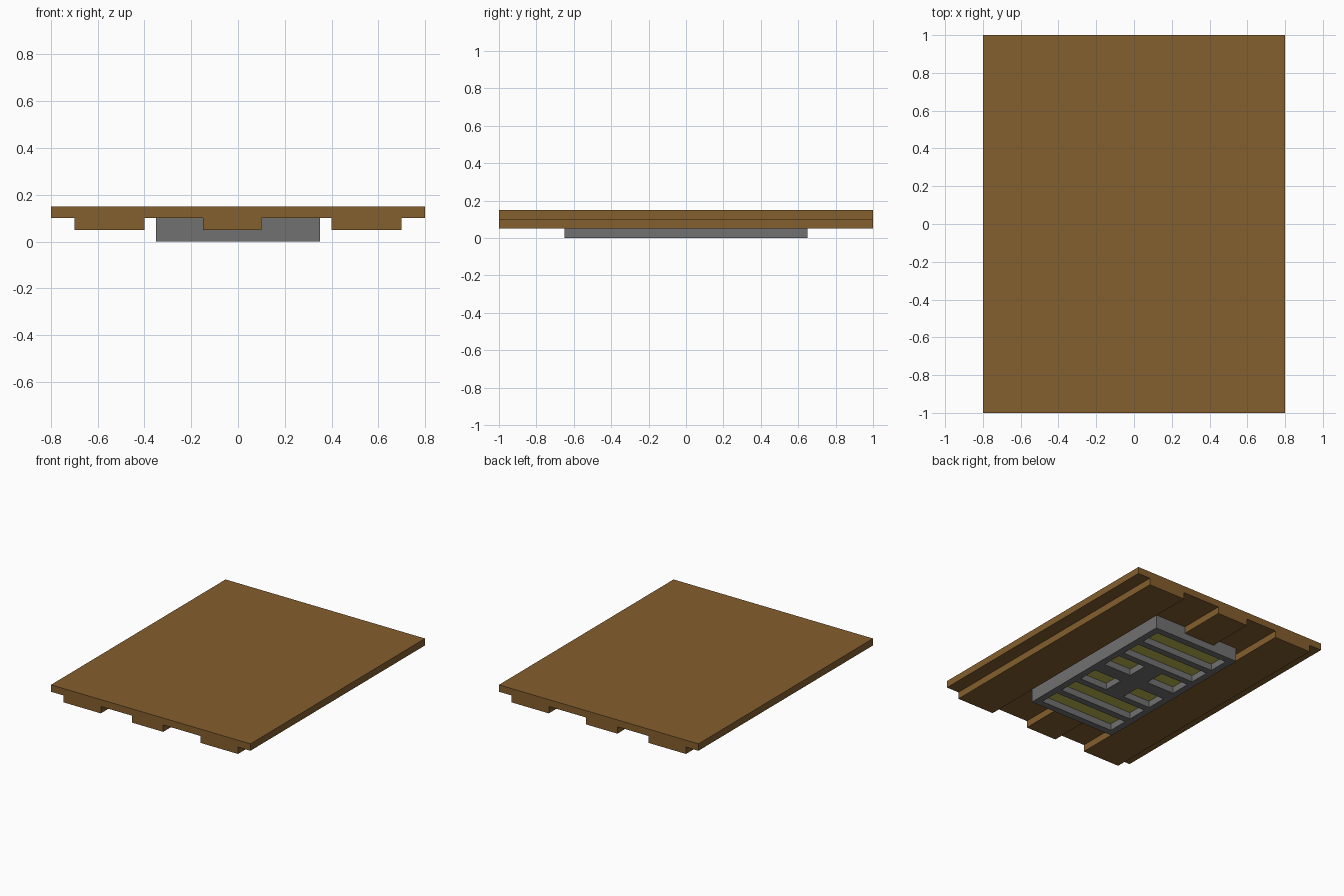
import bpy, bmesh

if "Cube" in bpy.data.objects:
    bpy.data.objects.remove(bpy.data.objects["Cube"])


def material(name, rgb):
    lin = [((c / 255 + 0.055) / 1.055) ** 2.4 for c in rgb]
    m = bpy.data.materials.new(name)
    m.diffuse_color = (*lin, 1)
    m.use_nodes = True
    m.node_tree.nodes["Principled BSDF"].inputs["Base Color"].default_value = m.diffuse_color
    return m


wood = material("brown wood", (132, 94, 46))
metal = material("grey metal", (113, 113, 113))
glow = material("pale yellow", (190, 185, 80))


def make_object(name, bm, mats):
    mesh = bpy.data.meshes.new(name)
    bm.to_mesh(mesh)
    bm.free()
    for m in mats:
        mesh.materials.append(m)
    ob = bpy.data.objects.new(name, mesh)
    bpy.context.collection.objects.link(ob)
    return ob


def box(name, x0, x1, y0, y1, z0, z1, mat):
    bm = bmesh.new()
    bmesh.ops.create_cube(bm, size=1)
    for v in bm.verts:
        v.co = ((x0 + x1) / 2 + v.co.x * (x1 - x0),
                (y0 + y1) / 2 + v.co.y * (y1 - y0),
                (z0 + z1) / 2 + v.co.z * (z1 - z0))
    return make_object(name, bm, [mat])


# Wooden slab and the three runners under it
box("top_slab", -0.8, 0.8, -1, 1, 0.10, 0.15, wood)
for name, x0, x1 in (("left_runner", -0.7, -0.4),
                     ("middle_runner", -0.15, 0.1),
                     ("right_runner", 0.4, 0.7)):
    box(name, x0, x1, -1, 1, 0.05, 0.10, wood)

# Light housing: underside grid, with pockets pushed up into it
xs = [-0.35, -0.3, -0.075, 0.075, 0.3, 0.35]
half = [0.05, 0.2, 0.25, 0.4, 0.45, 0.6, 0.65]
ys = [-y for y in reversed(half)] + half
bm = bmesh.new()
grid = [[bm.verts.new((x, y, 0)) for x in xs] for y in ys]
pockets = []
for j in range(len(ys) - 1):
    for i in range(len(xs) - 1):
        f = bm.faces.new((grid[j][i], grid[j + 1][i],
                          grid[j + 1][i + 1], grid[j][i + 1]))
        row = j % 2 == 1                    # every other strip is a pocket row
        short = j in (5, 7)                 # middle rows are split in two
        if row and 1 <= i <= 3 and not (short and i == 2):
            pockets.append(f)

# Housing sides and lid
rim = [e for e in bm.edges if e.is_boundary]
side = bmesh.ops.extrude_edge_only(bm, edges=rim)["geom"]
for v in side:
    if isinstance(v, bmesh.types.BMVert):
        v.co.z = 0.10
bmesh.ops.contextual_create(
    bm, geom=[e for e in side if isinstance(e, bmesh.types.BMEdge) and e.is_boundary])

# Pocket walls in grey, floors in yellow
new = bmesh.ops.extrude_face_region(bm, geom=pockets)["geom"]
for g in new:
    if isinstance(g, bmesh.types.BMVert):
        g.co.z = 0.048
    elif isinstance(g, bmesh.types.BMFace):
        g.material_index = 1
old = [f for f in pockets if f.is_valid and all(v.co.z < 0.01 for v in f.verts)]
if old:
    bmesh.ops.delete(bm, geom=old, context='FACES')
bmesh.ops.recalc_face_normals(bm, faces=bm.faces[:])
make_object("light_housing", bm, [metal, glow])
